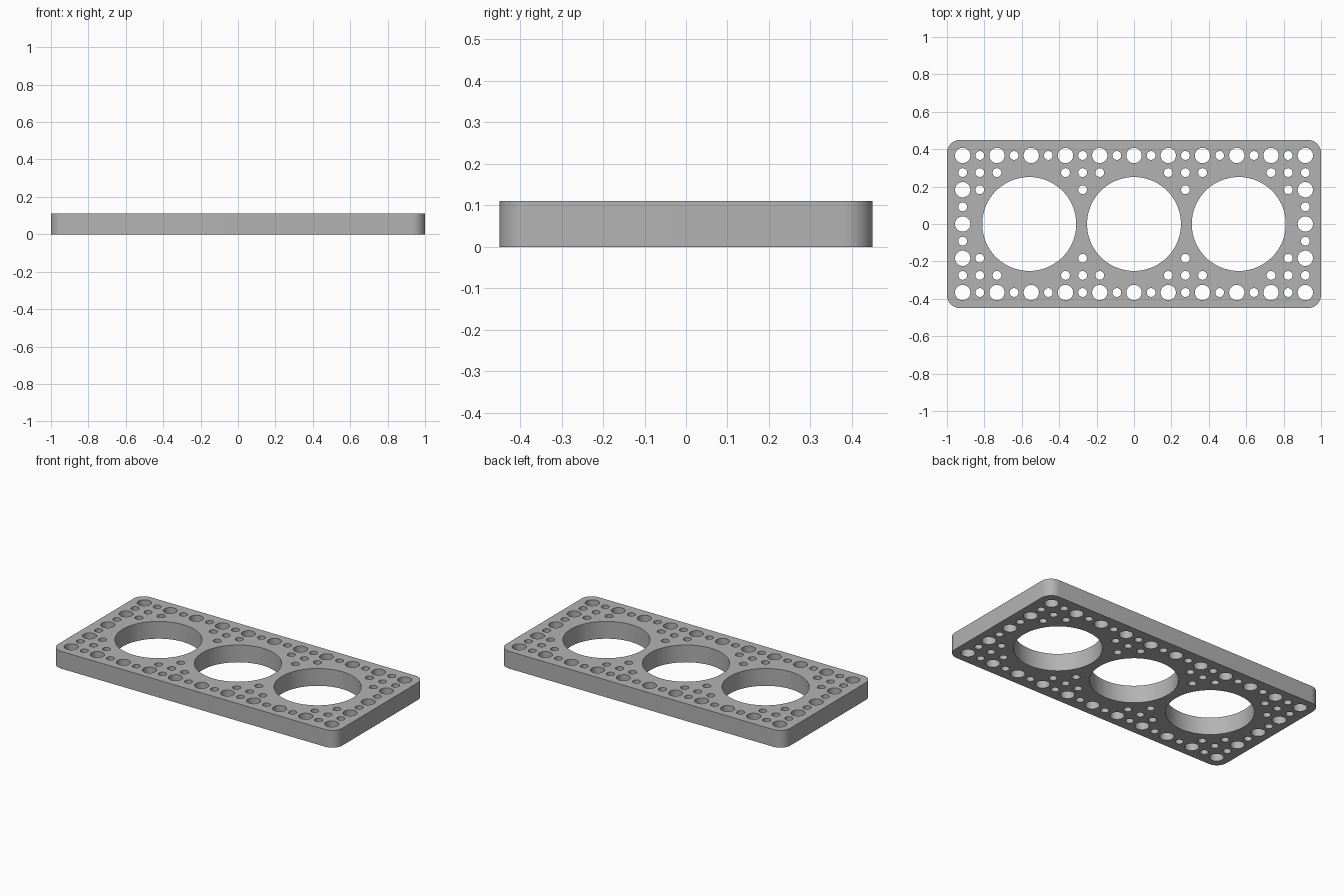
import bpy
from math import sin, cos, pi

cube = bpy.data.objects.get("Cube")
if cube:
    bpy.data.objects.remove(cube, do_unlink=True)

HALF_X, HALF_Y, HEIGHT, CORNER = 1.0, 0.45, 0.11, 0.07
PITCH = 0.0916
LARGE, SMALL, BORE = 0.041, 0.0235, 0.251

profile = bpy.data.curves.new("perforated_plate", "CURVE")
profile.dimensions = "2D"
profile.fill_mode = "BOTH"
profile.extrude = HEIGHT / 2


def loop(points):
    """Add one closed outline to the plate profile."""
    spline = profile.splines.new("POLY")
    spline.points.add(len(points) - 1)
    for point, (x, y) in zip(spline.points, points):
        point.co = (x, y, 0, 1)
    spline.use_cyclic_u = True


def arc(cx, cy, radius, start, sweep, steps):
    return [(cx + radius * cos(start + sweep * i / steps),
             cy + radius * sin(start + sweep * i / steps)) for i in range(steps + 1)]


def hole(x, y, radius, sides):
    loop(arc(x, y, radius, 0, 2 * pi, sides)[:-1])


# Rounded rectangular outline
outline = []
for quarter, (sx, sy) in enumerate([(1, 1), (-1, 1), (-1, -1), (1, -1)]):
    outline += arc(sx * (HALF_X - CORNER), sy * (HALF_Y - CORNER),
                   CORNER, quarter * pi / 2, pi / 2, 10)
loop(outline)

# Three main bores
for x in (-0.56, 0, 0.56):
    hole(x, 0, BORE, 96)

# Peg holes on a regular pitch, front and back rows alike
for side in (-1, 1):
    for i in range(-10, 11):
        hole(i * PITCH, side * 4 * PITCH, SMALL if i % 2 else LARGE, 32)
    for middle in (-9, -3, 3, 9):
        for i in (middle - 1, middle, middle + 1):
            hole(i * PITCH, side * 3 * PITCH, SMALL, 32)
        hole(middle * PITCH, side * 2 * PITCH, SMALL, 32)
    # Holes down each short end
    for j in range(-2, 3):
        hole(side * 10 * PITCH, j * PITCH, SMALL if j % 2 else LARGE, 32)

# Turn the profile into a solid mesh
plate = bpy.data.objects.new("perforated_plate", profile)
bpy.context.collection.objects.link(plate)
bpy.ops.object.select_all(action="DESELECT")
plate.select_set(True)
bpy.context.view_layer.objects.active = plate
bpy.ops.object.convert(target="MESH")
plate = bpy.context.object
bpy.ops.object.mode_set(mode="EDIT")
bpy.ops.mesh.select_all(action="SELECT")
bpy.ops.mesh.remove_doubles(threshold=0.0001)
bpy.ops.mesh.normals_make_consistent(inside=False)
bpy.ops.object.mode_set(mode="OBJECT")
for vertex in plate.data.vertices:
    vertex.co.z += HEIGHT / 2
bpy.ops.object.shade_smooth_by_angle()

# Plain grey finish
grey = bpy.data.materials.new("plain_grey")
grey.use_nodes = True
colour = (0.45, 0.45, 0.45, 1)
grey.diffuse_color = colour
grey.node_tree.nodes["Principled BSDF"].inputs["Base Color"].default_value = colour
plate.data.materials.clear()
plate.data.materials.append(grey)
